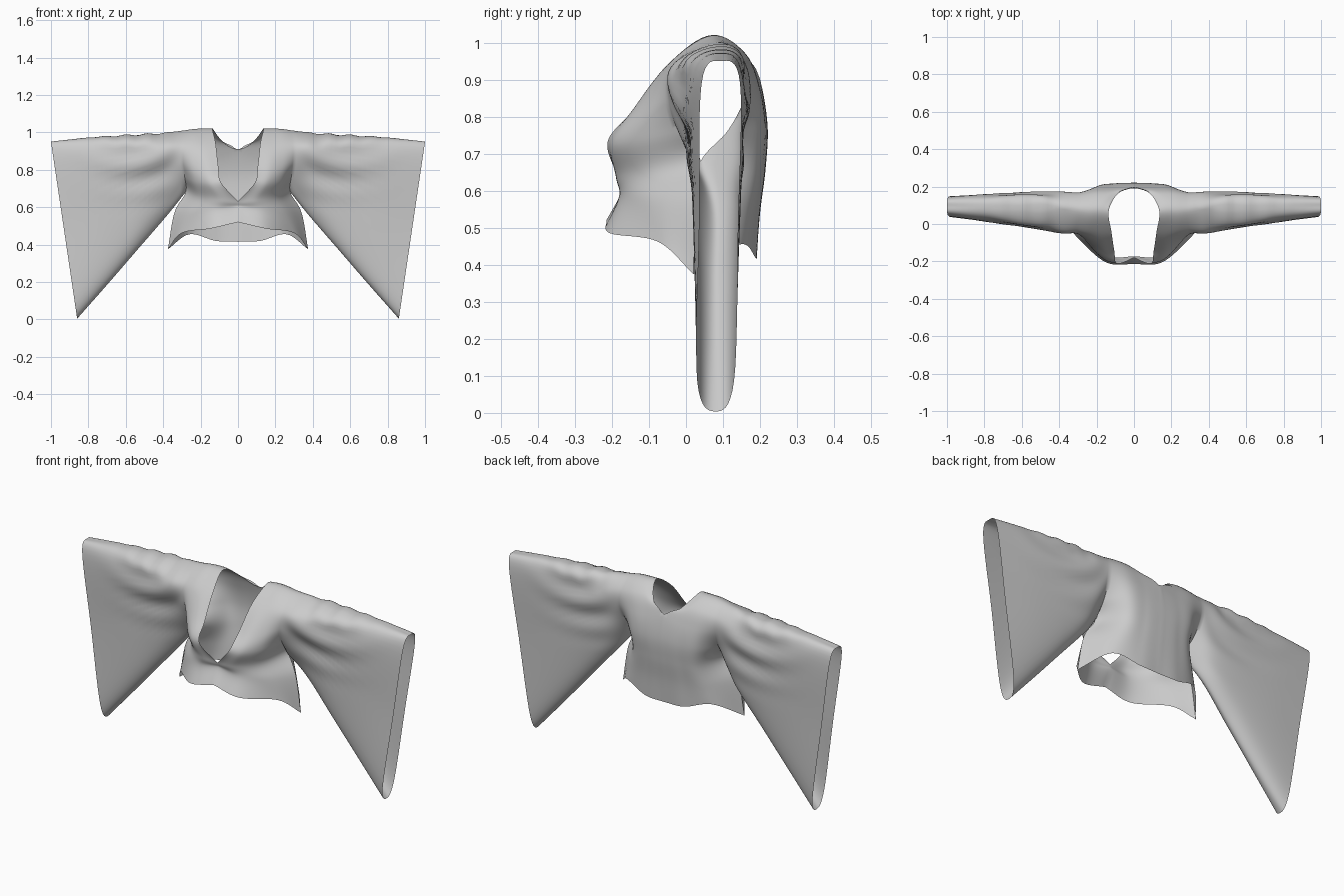
import bpy, bmesh, math
from mathutils import Vector

if "Cube" in bpy.data.objects:
    bpy.data.objects.remove(bpy.data.objects["Cube"])

N = 8  # subdivisions per control segment


def spline(pts, closed=False):
    """Smooth curve through control points."""
    p = [Vector(q) for q in pts]
    if closed:
        p = [p[-1]] + p + [p[0], p[1]]
    else:
        p = [2 * p[0] - p[1]] + p + [2 * p[-1] - p[-2]]
    out = []
    for a, b, c, d in zip(p, p[1:], p[2:], p[3:]):
        for k in range(N):
            t = k / N
            out.append(0.5 * (2 * b + (c - a) * t + (2 * a - 5 * b + 4 * c - d) * t * t
                              + (3 * b - a - 3 * c + d) * t ** 3))
    if not closed:
        out.append(p[-2].copy())
    return out


def patch(rows, closed=False):
    """Smooth sheet through control rows, indexed [column][row]; closed wraps each row."""
    rows = [spline(r, closed) for r in rows]
    return [spline(c) for c in zip(*rows)]


def add_grid(bm, g, closed=False):
    v = [[bm.verts.new(p) for p in r] for r in g]
    n = len(g[0])
    for i in range(len(g) - 1):
        for j in range(n if closed else n - 1):
            k = (j + 1) % n
            bm.faces.new((v[i][j], v[i][k], v[i + 1][k], v[i + 1][j]))


# Body half: front hem up to shoulder, columns run from centre/neck to the side
front = [
    [(0, -.215, .52), (.15, -.205, .485), (.30, -.075, .462), (.375, .02, .375)],
    [(0, -.175, .595), (.13, -.175, .58), (.25, -.10, .57), (.34, .025, .57)],
    [(0, -.18, .63), (.11, -.185, .64), (.21, -.11, .65), (.28, .04, .68)],
    [(.09, -.212, .73), (.16, -.19, .73), (.23, -.12, .74), (.285, -.02, .76)],
    [(.105, -.145, .815), (.17, -.14, .82), (.24, -.10, .83), (.30, -.05, .85)],
    [(.12, -.045, .945), (.18, -.045, .945), (.24, -.042, .945), (.30, -.035, .94)],
    [(.135, .07, 1.02), (.185, .07, 1.02), (.235, .07, 1.018), (.29, .075, 1.01)],
]
# Shoulder down to back hem
back = [
    [(.085, .163, .955), (.14, .16, .97), (.21, .16, .968), (.29, .155, .955)],
    [(0, .197, .91), (.10, .20, .88), (.20, .195, .875), (.295, .165, .87)],
    [(0, .22, .78), (.10, .217, .77), (.20, .20, .77), (.285, .115, .765)],
    [(0, .215, .66), (.10, .21, .66), (.20, .18, .66), (.28, .04, .68)],
    [(0, .20, .54), (.11, .195, .54), (.23, .16, .55), (.34, .025, .57)],
    [(0, .19, .415), (.12, .187, .42), (.26, .145, .455), (.375, .02, .375)],
]
body = patch(front + back)
edge = body[-1]
last = len(edge) - 1
for i in range(2 * N + 1):                        # shared side seam
    edge[last - i] = edge[i].copy()
for col in body:
    for p in col:
        p.x = max(p.x, 0)
for p in body[0][:2 * N + 1] + body[0][8 * N:]:
    p.x = 0
for p in body[0][6 * N:8 * N + 1]:                # rounded back neckline
    p.z = .91 + .11 * (p.x / .135) ** 2

# Sleeve: armhole ring lofted out to the tall open cuff
rings = [[edge[i * N] for i in (6, 5, 4, 3, 2, 9, 8, 7)]]
for tx, tz, bx, bz, yf, ym, yb, up, low in (
        (.42, .995, .38, .555, -.04, -.015, .165, .15, .84),
        (.60, .985, .54, .37, -.01, .008, .16, .11, .87),
        (.80, .972, .70, .185, .018, .02, .155, .08, .89),
        (1.0, .95, .86, .004, .042, .036, .146, .065, .91)):
    ring = []
    for f, y in ((0, .095), (up, yf), (.47, ym), (low, .03), (1, .08),
                 (low, .13), (.47, yb - .006), (up, yb)):
        ring.append((tx + (bx - tx) * f, y, tz + (bz - tz) * f))
    rings.append(ring)
sleeve = [list(r) for r in zip(*patch(rings, True))]   # [station][loop]
for j in range(len(sleeve[0])):                   # weld onto the armhole edge
    k = 6 * N - j if j <= 4 * N else 14 * N - j
    sleeve[0][j] = edge[k].copy()

# Draped folds, fading toward the cuff and the armhole
for s, ring in enumerate(sleeve):
    q = s / (len(sleeve) - 1)
    fade = math.sin(math.pi * q) ** 2 * (1 - q) * 2.2
    for p in ring:
        d = math.hypot((p.x - .62) * .8, p.z - 1.15)
        hi = min(1, max(0, (p.z - .55) / .25))
        side = -1 if p.y < .085 else 1
        p.y += side * .008 * fade * hi * math.sin(42 * d)
        if p.z > .9:
            p.z += .004 * fade * math.sin(55 * p.x)

# Join body and sleeve, mirror to the other side
bm = bmesh.new()
add_grid(bm, body)
add_grid(bm, sleeve, True)
bmesh.ops.remove_doubles(bm, verts=bm.verts, dist=.0006)
bmesh.ops.recalc_face_normals(bm, faces=bm.faces)
mesh = bpy.data.meshes.new("wide_sleeve_top")
bm.to_mesh(mesh)
bm.free()
top = bpy.data.objects.new("wide_sleeve_top", mesh)
bpy.context.collection.objects.link(top)
mir = top.modifiers.new("mirror", 'MIRROR')
mir.merge_threshold = .001
bpy.context.view_layer.objects.active = top
top.select_set(True)
bpy.ops.object.shade_smooth_by_angle(angle=math.radians(60))
